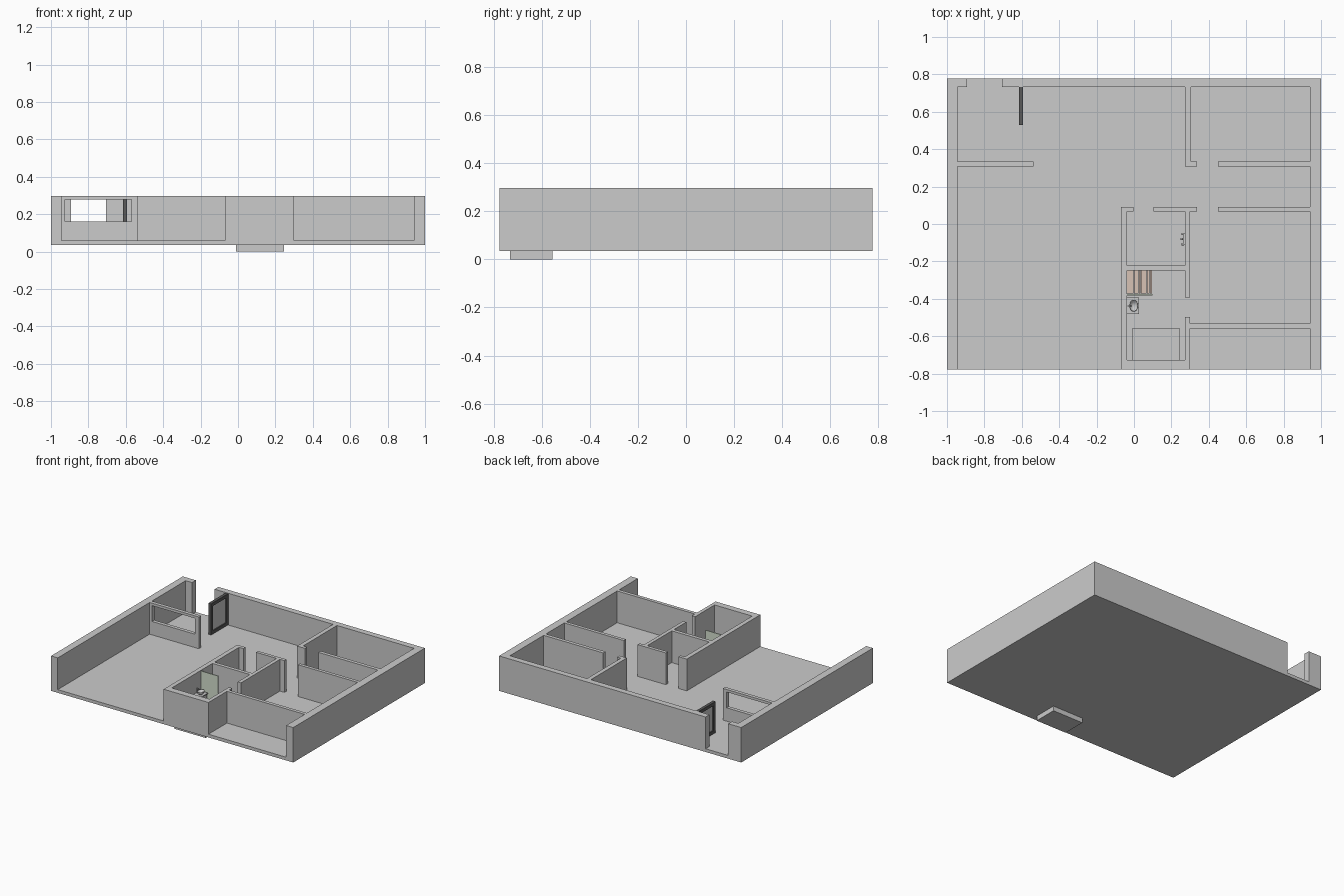
import bpy, bmesh, math
from mathutils import Matrix, Vector

if "Cube" in bpy.data.objects:
    bpy.data.objects.remove(bpy.data.objects["Cube"])


def finish(name, bm, color=None, smooth=False):
    me = bpy.data.meshes.new(name)
    bm.to_mesh(me)
    bm.free()
    ob = bpy.data.objects.new(name, me)
    bpy.context.collection.objects.link(ob)
    if color:
        mat = bpy.data.materials.new(name + "_mat")
        mat.diffuse_color = (*color, 1)
        mat.use_nodes = True
        mat.node_tree.nodes["Principled BSDF"].inputs["Base Color"].default_value = mat.diffuse_color
        me.materials.append(mat)
    if smooth:
        for p in me.polygons:
            p.use_smooth = True
    return ob


def boxes(name, items, color=None):
    """One object from several boxes (x0, x1, y0, y1, z0, z1)."""
    bm = bmesh.new()
    for x0, x1, y0, y1, z0, z1 in items:
        m = Matrix.Translation(((x0 + x1) / 2, (y0 + y1) / 2, (z0 + z1) / 2))
        bmesh.ops.create_cube(bm, size=1, matrix=m @ Matrix.Diagonal((x1 - x0, y1 - y0, z1 - z0, 1)))
    return finish(name, bm, color)


def lathe(name, profile, center, scale=(1, 1, 1), steps=24, axis="Z"):
    bm = bmesh.new()
    vs = [bm.verts.new((r, 0, z)) for r, z in profile]
    es = [bm.edges.new(p) for p in zip(vs, vs[1:])]
    bmesh.ops.spin(bm, geom=vs + es, cent=(0, 0, 0), axis=(0, 0, 1), angle=math.tau, steps=steps)
    bmesh.ops.remove_doubles(bm, verts=bm.verts, dist=1e-5)
    bmesh.ops.recalc_face_normals(bm, faces=bm.faces)
    rot = Matrix.Rotation(-math.pi / 2, 4, "Y") if axis == "X" else Matrix()
    bm.transform(Matrix.Translation(center) @ rot @ Matrix.Diagonal((*scale, 1)))
    return finish(name, bm, smooth=True)


def solid_from_boxes(name, solids, voids):
    """Merge boxes and cut voids on their shared grid, giving one clean shell."""
    ax = [sorted({round(b[2 * a + k], 4) for b in solids + voids for k in (0, 1)}) for a in range(3)]

    def inside(c, b):
        return all(b[2 * a] < c[a] < b[2 * a + 1] for a in range(3))

    n = [len(a) - 1 for a in ax]
    full = set()
    for i in range(n[0]):
        for j in range(n[1]):
            for k in range(n[2]):
                c = [(ax[a][t] + ax[a][t + 1]) / 2 for a, t in enumerate((i, j, k))]
                if any(inside(c, b) for b in solids) and not any(inside(c, b) for b in voids):
                    full.add((i, j, k))
    bm = bmesh.new()
    cache = {}

    def vert(idx):
        if idx not in cache:
            cache[idx] = bm.verts.new([ax[a][idx[a]] for a in range(3)])
        return cache[idx]

    for cell in full:
        for a in range(3):
            for side in (0, 1):
                nb = list(cell)
                nb[a] += 2 * side - 1
                if tuple(nb) in full:
                    continue
                u, v = (a + 1) % 3, (a + 2) % 3
                loop = []
                for du, dv in ((0, 0), (1, 0), (1, 1), (0, 1)):
                    p = list(cell)
                    p[a] += side
                    p[u] += du
                    p[v] += dv
                    loop.append(vert(tuple(p)))
                bm.faces.new(loop if side else loop[::-1])
    bmesh.ops.dissolve_limit(bm, angle_limit=0.01, verts=bm.verts, edges=bm.edges)
    return finish(name, bm)


X, Y = 1.0, 0.777
BASE, FLOOR, TOP = 0.036, 0.06, 0.297

# Wall plan: x0, x1, y0, y1
walls = [
    (-X, -0.945, -Y, Y), (0.942, X, -Y, Y),                     # outer sides
    (-X, -0.893, 0.732, Y), (-0.706, X, 0.732, Y),              # back, with doorway
    (-X, -0.538, 0.307, 0.334),                                 # windowed partition
    (0.273, 0.305, 0.307, Y),                                   # back room side
    (0.273, 0.337, 0.307, 0.334), (0.45, X, 0.307, 0.334),
    (-0.07, -0.002, 0.066, 0.091), (0.103, 0.337, 0.066, 0.091), (0.45, X, 0.066, 0.091),
    (-0.07, -0.037, -Y, 0.091),                                 # bath block left
    (0.273, 0.3, -0.393, 0.091), (0.273, 0.3, -Y, -0.497),      # bath block right
    (-0.07, 0.3, -0.249, -0.222), (-0.07, 0.3, -Y, -0.728),
    (0.273, X, -0.559, -0.533),
]
solids = [(-X, X, -Y, Y, BASE, FLOOR), (-0.01, 0.245, -0.732, -0.556, 0, BASE)]
solids += [(*w, BASE, TOP) for w in walls]
voids = [(-0.925, -0.57, 0.307, 0.334, 0.16, 0.278),            # partition window
         (-0.007, 0.242, -0.728, -0.559, 0.025, FLOOR)]         # sunken bath
solid_from_boxes("floor_and_walls", solids, voids)

# Open entrance door: dark frame around a pane
dark = (0.1, 0.1, 0.1)
x0, x1, f = -0.615, -0.593, 0.024
boxes("entrance_door_frame", [
    (x0, x1, 0.53, 0.53 + f, 0.062, 0.295), (x0, x1, 0.732 - f, 0.732, 0.062, 0.295),
    (x0, x1, 0.53 + f, 0.732 - f, 0.062, 0.062 + f), (x0, x1, 0.53 + f, 0.732 - f, 0.295 - f, 0.295)], dark)
boxes("entrance_door_pane", [(-0.608, -0.6, 0.552, 0.71, 0.084, 0.273)])

# Shower corner: slatted wooden floor and glass screen
edges = [-0.037, 0.0, 0.027, 0.038, 0.07, 0.085, 0.1]
boxes("shower_slats", [(a, b - 0.003, -0.372, -0.249, 0.062, 0.07) for a, b in zip(edges, edges[1:])],
      (0.68, 0.54, 0.46))
boxes("shower_screen", [(-0.037, 0.1, -0.381, -0.374, FLOOR, 0.29)], (0.66, 0.74, 0.62))

# Washbasin on a small cabinet
boxes("basin_cabinet", [(-0.037, 0.022, -0.474, -0.4, FLOOR, 0.142), (-0.037, 0.028, -0.48, -0.394, 0.142, 0.15)])
lathe("basin_bowl", [(0, 0.15), (0.6, 0.15), (0.9, 0.162), (1, 0.172), (0.88, 0.172), (0.7, 0.16), (0, 0.154)],
      (-0.001, -0.437, 0), (0.023, 0.031, 1))
boxes("basin_tap", [(-0.034, -0.028, -0.441, -0.435, 0.15, 0.185), (-0.034, -0.012, -0.44, -0.436, 0.181, 0.186)])

# Wall mixer in the neighbouring wet room
boxes("mixer_body", [(0.264, 0.274, -0.113, -0.048, 0.14, 0.152)])
for i, y in enumerate((-0.108, -0.08, -0.053)):
    lathe(f"mixer_knob_{i}", [(0, 0), (0.006, 0), (0.006, 0.014), (0, 0.014)],
          (0.268 if i != 1 else 0.262, y, 0.146), steps=12, axis="X")
